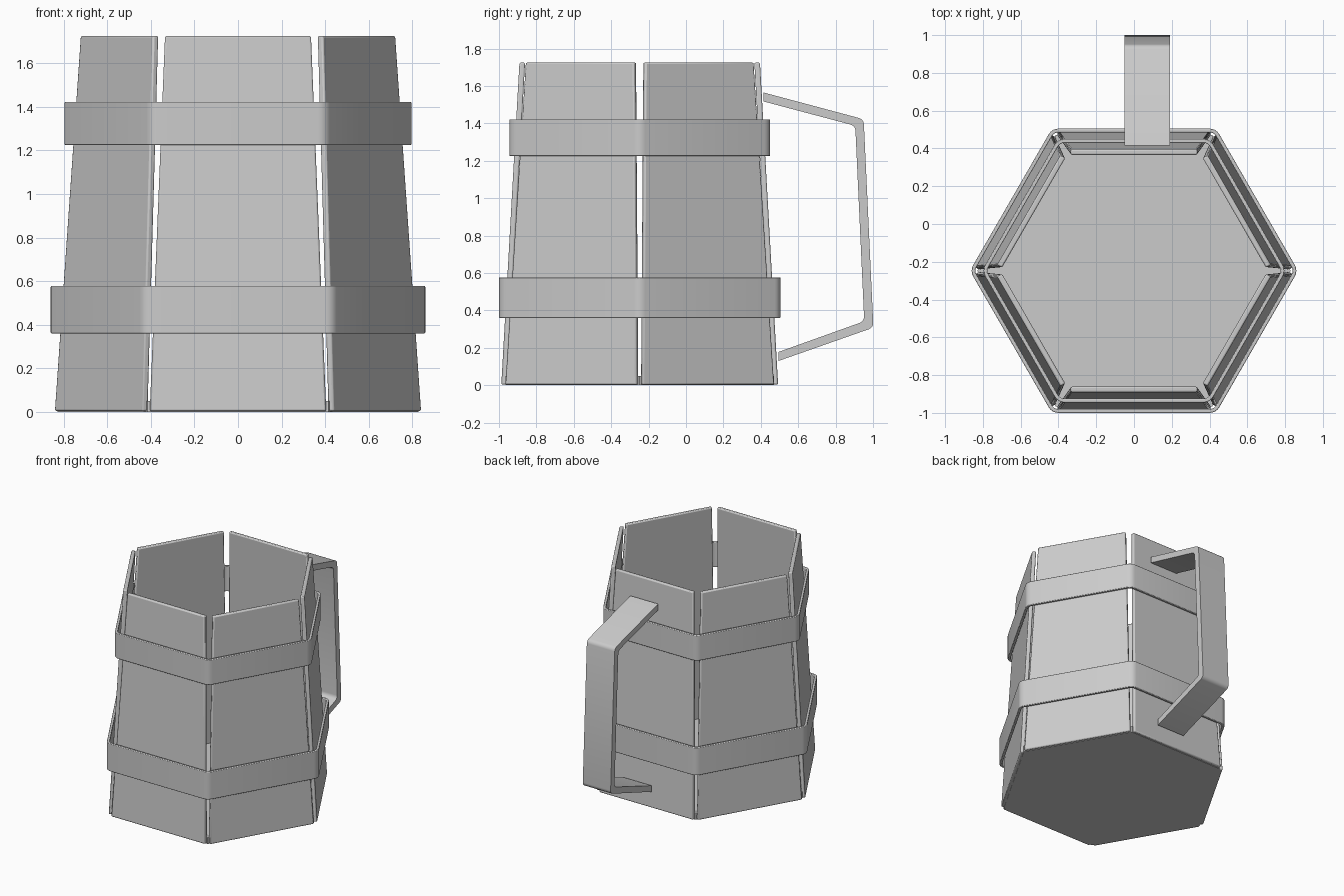
import bpy, bmesh, math
from mathutils import Matrix, Vector

if "Cube" in bpy.data.objects:
    bpy.data.objects.remove(bpy.data.objects["Cube"])

CENTRE = Vector((0, -0.2475, 0))
H = 1.725


def make_object(name, bm, bevel=0.0):
    bmesh.ops.recalc_face_normals(bm, faces=bm.faces)
    me = bpy.data.meshes.new(name)
    bm.to_mesh(me)
    bm.free()
    ob = bpy.data.objects.new(name, me)
    bpy.context.collection.objects.link(ob)
    if bevel:
        mod = ob.modifiers.new("edge_rounding", 'BEVEL')
        mod.width, mod.segments, mod.limit_method = bevel, 2, 'ANGLE'
        mod.angle_limit = math.radians(50)
    bpy.context.view_layer.objects.active = ob
    ob.select_set(True)
    bpy.ops.object.shade_smooth_by_angle(angle=math.radians(35))
    ob.select_set(False)
    return ob


def prism(points, offset):
    """Extrude a closed outline of 3D points by an offset."""
    bm = bmesh.new()
    face = bm.faces.new([bm.verts.new(p) for p in points])
    ext = bmesh.ops.extrude_face_region(bm, geom=[face])
    moved = [v for v in ext['geom'] if isinstance(v, bmesh.types.BMVert)]
    bmesh.ops.translate(bm, verts=moved, vec=offset)
    return bm


def hexagon(apothem, z, corner=0.0):
    """Hexagon outline with corners on the x axis, optionally rounded."""
    pts = []
    for i in range(6):
        a = math.radians(60 * i)
        r = (apothem - corner) / math.cos(math.pi / 6)
        c = Vector((r * math.cos(a), r * math.sin(a), z)) + CENTRE
        if not corner:
            pts.append(c)
            continue
        for k in range(5):
            b = a + math.radians(-30 + 15 * k)
            pts.append(c + corner * Vector((math.cos(b), math.sin(b), 0)))
    return pts


# Six tapered, leaning staves
for i in range(6):
    outline = [(-0.405, -0.74, 0.003), (0.405, -0.74, 0.003),
               (0.335, -0.643, H), (-0.335, -0.643, H)]
    bm = prism(outline, (0, 0.03, 0))
    turn = Matrix.Translation(CENTRE) @ Matrix.Rotation(math.radians(60 * i), 4, 'Z')
    bmesh.ops.transform(bm, matrix=turn, verts=bm.verts)
    make_object(f"stave_{i + 1}", bm, 0.008)

# Floor of the mug
make_object("floor", prism(hexagon(0.718, 0), (0, 0, 0.05)))


# Two hoops with rounded corners
def hoop(name, apothem, z0, z1):
    bm = bmesh.new()
    rings = [[bm.verts.new(p) for p in hexagon(a, z, c)]
             for a, z, c in ((apothem, z0, 0.06), (apothem, z1, 0.06),
                             (apothem - 0.02, z1, 0.04), (apothem - 0.02, z0, 0.04))]
    n = len(rings[0])
    for k in range(4):
        a, b = rings[k], rings[(k + 1) % 4]
        for j in range(n):
            bm.faces.new((a[j], a[(j + 1) % n], b[(j + 1) % n], b[j]))
    make_object(name, bm, 0.004)


hoop("lower_hoop", 0.7525, 0.36, 0.577)
hoop("upper_hoop", 0.6975, 1.225, 1.422)

# Flat bent handle, set slightly to one side
outer = [(0.415, 1.565), (0.95, 1.422), (1.002, 0.308), (0.495, 0.13)]
inner = [(0.495, 0.178), (0.953, 0.342), (0.905, 1.387), (0.415, 1.517)]
bm = prism([(-0.05, y, z) for y, z in outer + inner], (0.24, 0, 0))
bends = [e for e in bm.edges
         if abs(e.verts[0].co.x - e.verts[1].co.x) > 0.2 and e.verts[0].co.y > 0.8]
bmesh.ops.bevel(bm, geom=bends, offset=0.025, segments=4, profile=0.5, affect='EDGES')
make_object("handle", bm)
